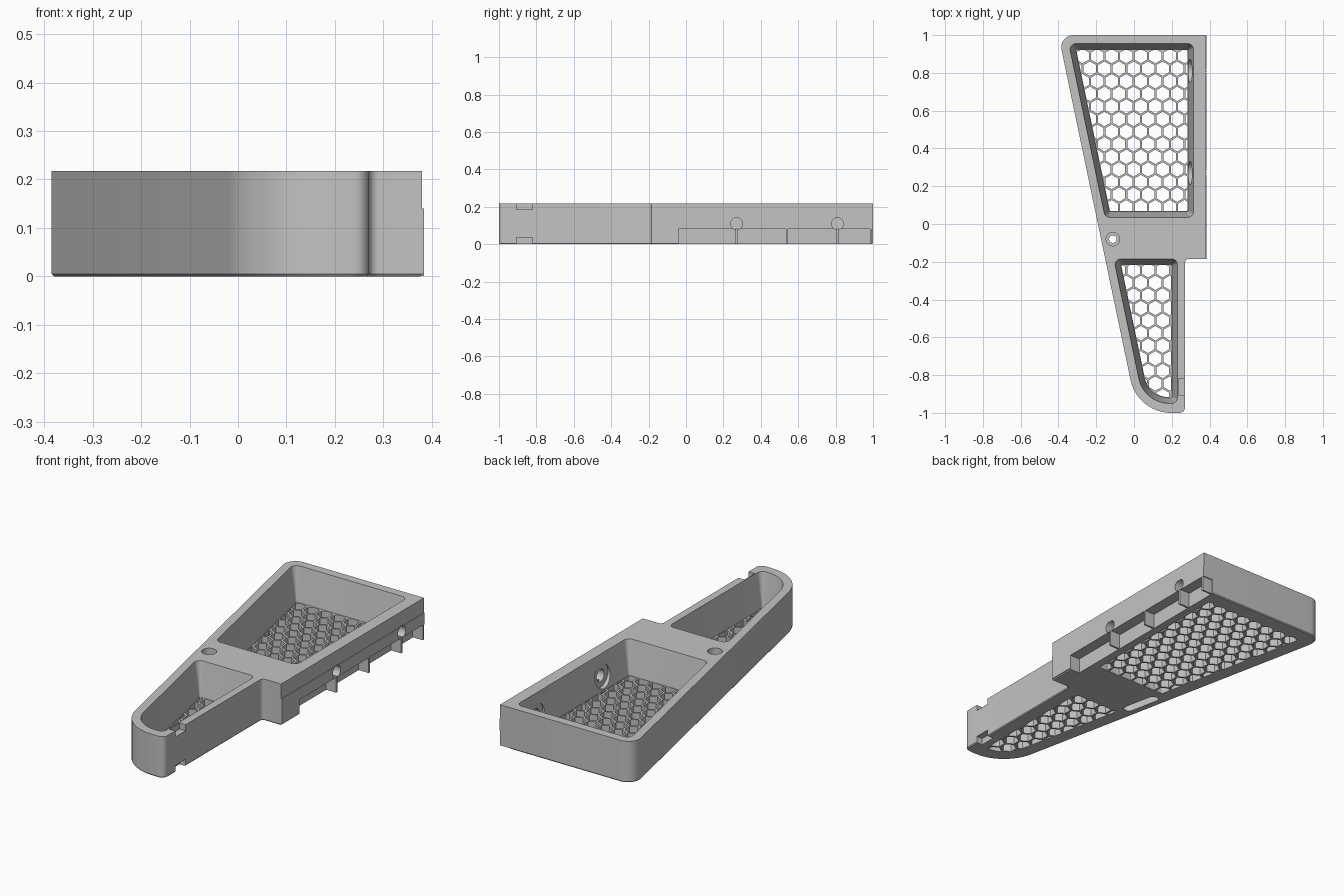
import bpy, bmesh, math
from mathutils import Vector, Matrix

if "Cube" in bpy.data.objects:
    bpy.data.objects.remove(bpy.data.objects["Cube"])

HEIGHT, FLOOR = 0.217, 0.04
SLOPE = 0.209
grey = bpy.data.materials.new("plain grey")
grey.use_nodes = True
grey.diffuse_color = (0.55, 0.55, 0.55, 1)
grey.node_tree.nodes["Principled BSDF"].inputs["Base Color"].default_value = (0.55, 0.55, 0.55, 1)


def rounded(corners, steps=12):
    """Anticlockwise outline with each (x, y, radius) corner filleted."""
    pts = []
    for i, (x, y, r) in enumerate(corners):
        p = Vector((x, y))
        if r == 0:
            pts.append(p)
            continue
        a = (Vector(corners[i - 1][:2]) - p).normalized()
        b = (Vector(corners[(i + 1) % len(corners)][:2]) - p).normalized()
        half = math.acos(a.dot(b)) / 2
        centre = p + (a + b).normalized() * (r / math.sin(half))
        s = p + a * (r / math.tan(half)) - centre
        e = p + b * (r / math.tan(half)) - centre
        start = math.atan2(s.y, s.x)
        turn = math.atan2(s.x * e.y - s.y * e.x, s.dot(e))
        for k in range(steps + 1):
            t = start + turn * k / steps
            pts.append(centre + Vector((math.cos(t), math.sin(t))) * r)
    return pts


def circle(x, y, r, n=32, start=0.0):
    return [Vector((x + r * math.cos(start + math.tau * k / n),
                    y + r * math.sin(start + math.tau * k / n))) for k in range(n)]


def loft(bm, rings):
    """Closed solid through (outline, height) rings, lowest first."""
    loops = [[bm.verts.new((p.x, p.y, z)) for p in pts] for pts, z in rings]
    n = len(loops[0])
    bm.faces.new(loops[0][::-1])
    bm.faces.new(loops[-1])
    for lo, hi in zip(loops, loops[1:]):
        for i in range(n):
            j = (i + 1) % n
            bm.faces.new((lo[i], lo[j], hi[j], hi[i]))


def finish(bm, name):
    bm.normal_update()
    mesh = bpy.data.meshes.new(name)
    bm.to_mesh(mesh)
    bm.free()
    ob = bpy.data.objects.new(name, mesh)
    bpy.context.collection.objects.link(ob)
    mesh.materials.append(grey)
    return ob


def solid(name, *rings):
    bm = bmesh.new()
    loft(bm, rings)
    return finish(bm, name)


def box(name, x0, x1, y0, y1, z0, z1):
    pts = [Vector(c) for c in ((x0, y0), (x1, y0), (x1, y1), (x0, y1))]
    return solid(name, (pts, z0), (pts, z1))


def side_cylinder(name, x0, x1, y, z, r):
    ob = solid(name, (circle(0, 0, r), x0), (circle(0, 0, r), x1))
    ob.data.transform(Matrix.Translation((0, y, z)) @ Matrix.Rotation(math.pi / 2, 4, 'Y'))
    return ob


def combine(target, tool, operation='DIFFERENCE'):
    """Boolean the tool into the target and discard the tool."""
    mod = target.modifiers.new("cut", 'BOOLEAN')
    mod.operation, mod.solver, mod.object = operation, 'EXACT', tool
    bpy.context.view_layer.update()
    evaluated = target.evaluated_get(bpy.context.evaluated_depsgraph_get())
    mesh = bpy.data.meshes.new_from_object(evaluated)
    target.modifiers.remove(mod)
    target.data = mesh
    bpy.data.objects.remove(tool)


def slant(y):
    """x of the sloping outer side."""
    return -0.4 + (1 - y) * SLOPE


def outline(inset=0.0):
    i = inset
    return rounded([(0.38 - i, 1 - i, 0), (slant(1 - i) + i, 1 - i, 0.065),
                    (slant(-1 + i) + i, -1 + i, 0.22), (0.27 - i, -1 + i, 0.03),
                    (0.27 - i, -0.185 + i, 0.02), (0.38 - i, -0.185 + i, 0)])


def pocket(right, top, bottom, r_low, inset):
    t, b = top - inset, bottom + inset
    left = 0.045 + inset
    small, low = max(0.03 - inset, 0.006), max(r_low - inset, 0.006)
    return rounded([(right - inset, t, small), (slant(t) + left, t, small),
                    (slant(b) + left, b, low), (right - inset, b, small)])


# Main tray block with a fine chamfer underneath and a raised side strip
tray = solid("tray", (outline(0.004), 0), (outline(), 0.005), (outline(), HEIGHT))
combine(tray, box("strip", 0.34, 0.384, -0.184, 0.999, 0.006, 0.14), 'UNION')

# Drafted pockets with honeycomb floors
cell = 0.077
for spec in ((0.315, 0.955, 0.035, 0.03), (0.23, -0.185, -0.95, 0.165)):
    combine(tray, solid("pocket", (pocket(*spec, 0.03), FLOOR),
                        (pocket(*spec, -0.003), HEIGHT + 0.02)))

    bm = bmesh.new()
    for row in range(30):
        y = 0.889 - row * cell * 0.866
        if not spec[2] < y < spec[1]:
            continue
        for col in range(-1, 10):
            x = -0.272 + (col + 0.5 * (row % 2)) * cell
            if slant(y) + 0.03 < x < spec[0]:
                hexagon = circle(x, y, 0.0383, 6, math.pi / 6)
                loft(bm, ((hexagon, -0.05), (hexagon, 0.1)))
    cells = finish(bm, "cells")
    area = pocket(*spec, 0.033)
    combine(cells, solid("area", (area, -0.03), (area, 0.06)), 'INTERSECT')
    combine(tray, cells)

# Lower side recess and the two latch notches
combine(tray, box("recess", 0.325, 0.5, -0.04, 1.1, -0.1, 0.08))
for z0, z1 in ((-0.1, 0.035), (0.185, 0.3)):
    combine(tray, box("notch", 0.235, 0.4, -0.905, -0.82, z0, z1))

# Counterbored holes through the side wall
for y in (0.27, 0.81):
    combine(tray, side_cylinder("bore", 0.24, 0.45, y, 0.11, 0.032))
    combine(tray, side_cylinder("counterbore", 0.2, 0.308, y, 0.11, 0.062))

# Screw hole with counterbore above and slot below
sx, sy = -0.112, -0.08
combine(tray, solid("screw", (circle(sx, sy, 0.02), -0.1), (circle(sx, sy, 0.02), 0.4)))
combine(tray, solid("head", (circle(sx, sy, 0.036), 0.16), (circle(sx, sy, 0.036), 0.4)))
slot = rounded([(0.025, 0.1, 0.024), (-0.025, 0.1, 0.024),
                (-0.025, -0.1, 0.024), (0.025, -0.1, 0.024)], 6)
turned = [Vector((sx + p.x - SLOPE * p.y, sy + p.y)) for p in slot]
combine(tray, solid("slot", (turned, -0.1), (turned, 0.06)))

# Thin ribs bridging the recess
for n, y in enumerate((0.27, 0.54, 0.81, 0.99)):
    box(f"side_rib_{n + 1}", 0.32, 0.384, y - 0.005, y + 0.005, 0.001, 0.085)

bpy.ops.object.select_all(action='DESELECT')
tray.select_set(True)
bpy.context.view_layer.objects.active = tray
bpy.ops.object.shade_smooth_by_angle(angle=math.radians(30))
